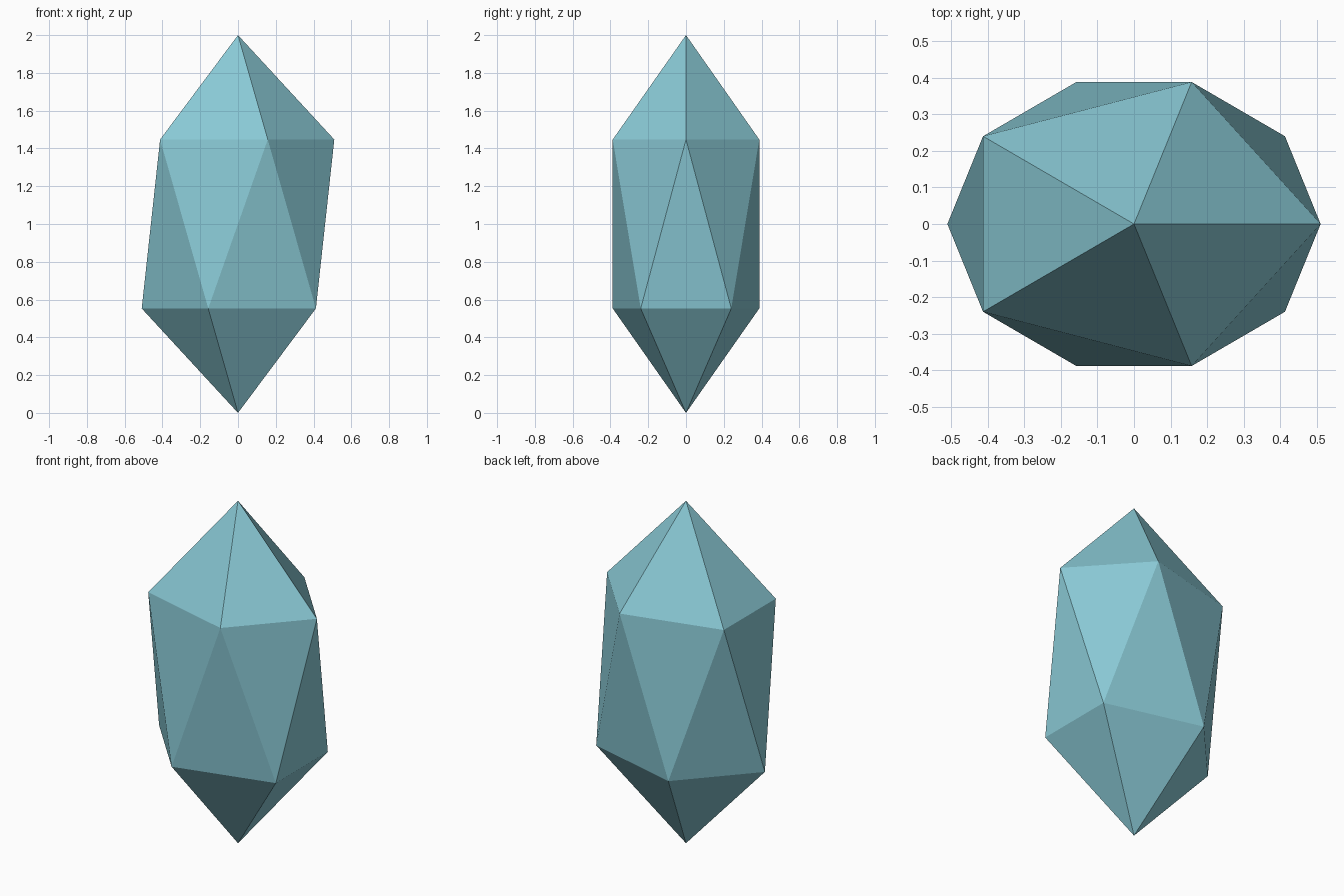
import bpy

if "Cube" in bpy.data.objects:
    bpy.data.objects.remove(bpy.data.objects["Cube"])

# Crystal: a stretched 20-sided icosahedron, flat shaded
bpy.ops.mesh.primitive_ico_sphere_add(subdivisions=1, radius=1, location=(0, 0, 1))
crystal = bpy.context.object
crystal.name = "crystal"
crystal.scale = (0.57, 0.456, 1.0)
bpy.ops.object.transform_apply(location=False, rotation=False, scale=True)
bpy.ops.object.shade_flat()

# Pale teal colour
teal = bpy.data.materials.new("pale_teal")
teal.diffuse_color = (0.25, 0.58, 0.66, 1)
teal.use_nodes = True
teal.node_tree.nodes["Principled BSDF"].inputs["Base Color"].default_value = teal.diffuse_color
crystal.data.materials.append(teal)
